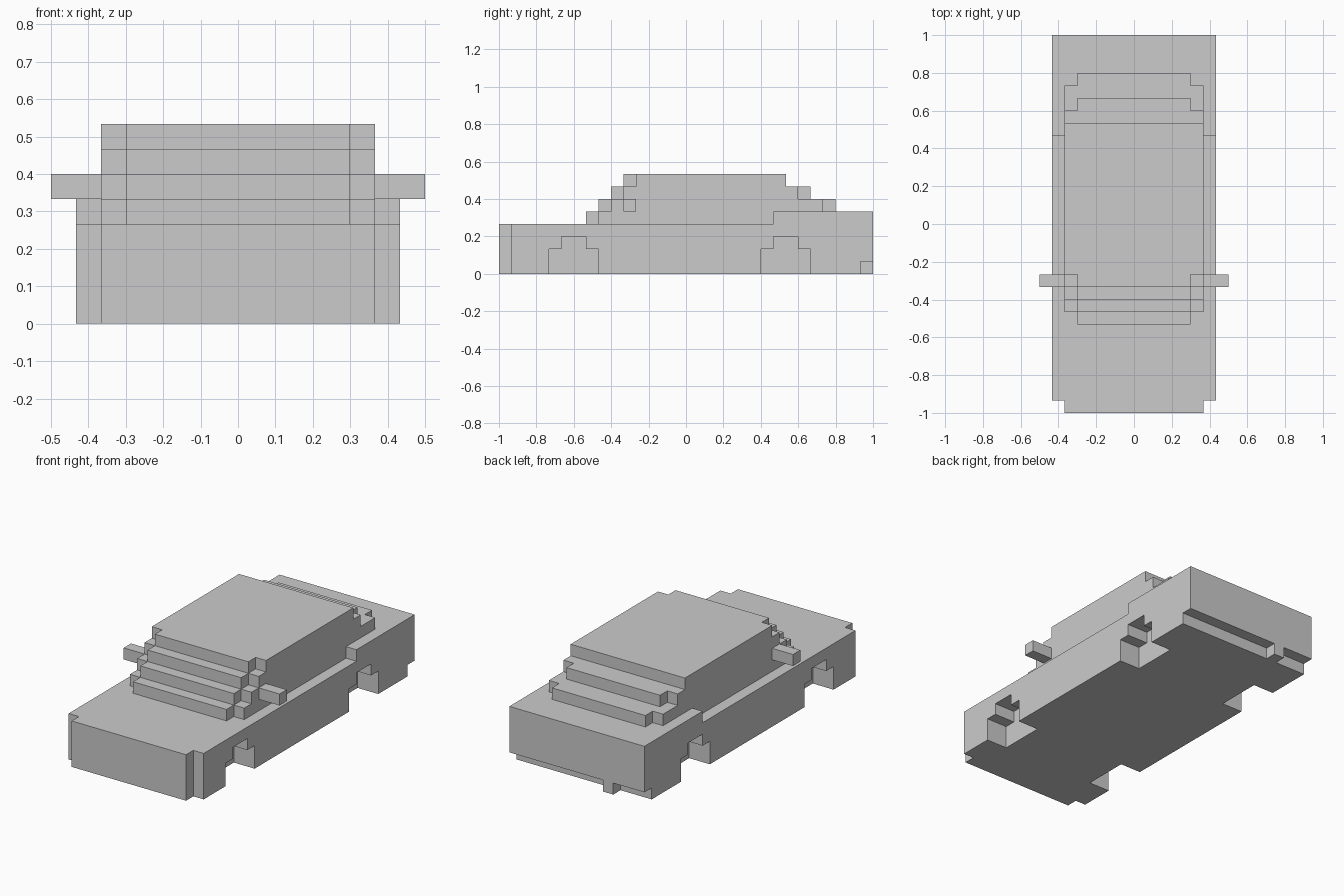
import bpy, bmesh

if "Cube" in bpy.data.objects:
    bpy.data.objects.remove(bpy.data.objects["Cube"])

U = 1 / 15  # one block; all sizes below are in blocks


def box(name, x, y, z):
    """Box from (min, max) ranges along each axis."""
    bm = bmesh.new()
    bmesh.ops.create_cube(bm, size=1)
    for v in bm.verts:
        v.co = [r[0] if c < 0 else r[1] for c, r in zip(v.co, (x, y, z))]
    me = bpy.data.meshes.new(name)
    bm.to_mesh(me)
    bm.free()
    ob = bpy.data.objects.new(name, me)
    bpy.context.collection.objects.link(ob)
    return ob


def combine(target, tool, operation):
    """Apply a boolean at once and remove the tool object."""
    mod = target.modifiers.new("bool", 'BOOLEAN')
    mod.operation, mod.solver, mod.object = operation, 'EXACT', tool
    dg = bpy.context.evaluated_depsgraph_get()
    dg.update()
    me = bpy.data.meshes.new_from_object(target.evaluated_get(dg))
    target.modifiers.clear()
    target.data = me
    bpy.data.objects.remove(tool)


def finish(ob):
    """Clean flat faces and scale from blocks to units."""
    bm = bmesh.new()
    bm.from_mesh(ob.data)
    bmesh.ops.remove_doubles(bm, verts=bm.verts, dist=0.001)
    bmesh.ops.dissolve_limit(bm, angle_limit=0.01, verts=bm.verts, edges=bm.edges)
    bmesh.ops.scale(bm, vec=(U, U, U), verts=bm.verts)
    bm.to_mesh(ob.data)
    bm.free()


# Lower body with narrower nose and raised rear deck
body = box("car_body", (-6.5, 6.5), (-14, 15), (0, 4))
combine(body, box("nose", (-5.5, 5.5), (-15, -13), (0, 4)), 'UNION')
combine(body, box("rear_deck", (-6.5, 6.5), (7, 15), (1.5, 5)), 'UNION')

# Stepped cabin: top height, front y, rear y, and rear y of the wide section
for top, front, rear, wide_rear in ((5, -8, 8, 8), (6, -7, 12, 11),
                                    (7, -6, 10, 9), (8, -5, 8, 8)):
    combine(body, box("cabin_wide", (-5.5, 5.5), (front + 1, wide_rear), (3.5, top)), 'UNION')
    combine(body, box("cabin_narrow", (-4.5, 4.5), (front, rear), (3.5, top)), 'UNION')

# Stepped wheel wells on both sides
for side in (-1, 1):
    xr = tuple(sorted((side * 4.5, side * 7)))
    for y in (-9, 8):
        combine(body, box("well_low", xr, (y - 2, y + 2), (-1, 2)), 'DIFFERENCE')
        combine(body, box("well_high", xr, (y - 1, y + 1), (1, 3)), 'DIFFERENCE')

# Undercut below the rear bumper
combine(body, box("bumper_cut", (-7, 7), (14, 16), (-1, 1)), 'DIFFERENCE')
finish(body)

# Exhaust pipe, off centre under the bumper
finish(box("exhaust", (-3.5, -2.5), (14, 15), (0, 1)))

# Side mirrors
for name, xr in (("left_mirror", (-7.5, -5.5)), ("right_mirror", (5.5, 7.5))):
    finish(box(name, xr, (-5, -4), (5, 6)))
